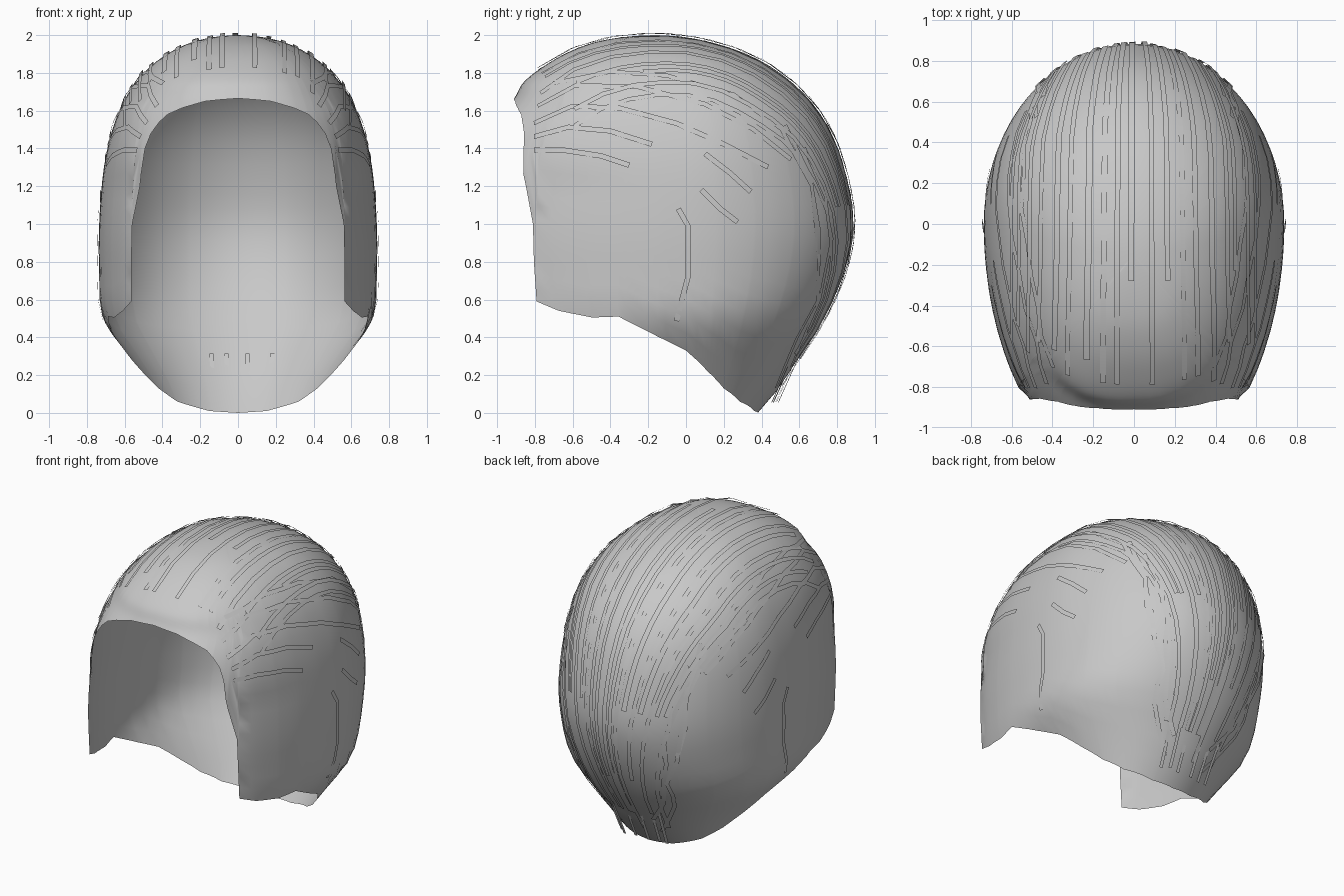
import bpy, bmesh, math, random
from mathutils import Vector
from mathutils.bvhtree import BVHTree

if "Cube" in bpy.data.objects:
    bpy.data.objects.remove(bpy.data.objects["Cube"])

random.seed(4)
hair = bpy.data.materials.new("hair_grey")
hair.diffuse_color = (0.58, 0.58, 0.58, 1)
hair.use_nodes = True
hair.node_tree.nodes["Principled BSDF"].inputs["Base Color"].default_value = hair.diffuse_color

# Horizontal sections: z, half width, front y, back y, centre y
SECTIONS = [
    (2.0, 0, -.15, -.15, -.15), (1.97, .22, -.45, .10, -.13), (1.92, .34, -.60, .27, -.1),
    (1.85, .445, -.73, .42, -.07), (1.75, .54, -.86, .56, -.04), (1.65, .605, -.92, .66, -.02),
    (1.5, .665, -1.06, .76, 0), (1.3, .71, -1.19, .835, 0), (1.0, .735, -1.25, .885, 0),
    (.75, .735, -1.25, .84, 0), (.5, .715, -1.22, .73, 0), (.33, .60, -1.1, .62, 0),
    (.13, .46, -.9, .49, 0), (0, .40, -.85, .38, 0)]
# Lower edge of the hair: angle from the front, height
EDGE = [(0, 1.665), (12, 1.65), (23, 1.615), (31, 1.58), (35.5, 1.54), (40, 1.48), (43, 1.4),
        (46, 1.2), (49.6, 1.0), (50, .8), (50.4, .59), (57, .54), (66, .505), (73, .51),
        (83, .4), (90, .33), (102, .22), (114, .13), (131, .06), (158, .01), (180, 0)]


def section(z):
    """Smoothly interpolate the section table (square-root spacing rounds the crown)."""
    s = math.sqrt(max(0, 2 - z))
    keys = [math.sqrt(2 - r[0]) for r in SECTIONS]
    n = len(keys)
    i = 0
    while i < n - 2 and s > keys[i + 1]:
        i += 1
    h = keys[i + 1] - keys[i]
    t = (s - keys[i]) / h

    def slope(k, j):
        a, b = max(k - 1, 0), min(k + 1, n - 1)
        return (SECTIONS[b][j] - SECTIONS[a][j]) / (keys[b] - keys[a])
    out = []
    for j in range(1, 5):
        p, q = SECTIONS[i][j], SECTIONS[i + 1][j]
        out.append((2*t**3 - 3*t*t + 1) * p + (t**3 - 2*t*t + t) * h * slope(i, j)
                   + (3*t*t - 2*t**3) * q + (t**3 - t*t) * h * slope(i + 1, j))
    return out


def surface(angle, z):
    width, front, back, mid = section(z)
    a = math.radians(abs(angle))
    # The forehead is squarer than the sides and back
    power = 2 / (2 + 0.5 * min(1, max(0, (z - 1.2) / 0.4))) if abs(angle) < 90 else 1.0
    x = width * abs(math.sin(a)) ** power * (1 if angle >= 0 else -1)
    c = abs(math.cos(a)) ** power
    y = mid + c * ((front - mid) if abs(angle) < 90 else (back - mid))
    return Vector((x, y, z))


def edge_height(angle):
    angle = abs(angle)
    for (a, za), (b, zb) in zip(EDGE, EDGE[1:]):
        if angle <= b:
            return za + (zb - za) * (angle - a) / (b - a)
    return EDGE[-1][1]


def add_object(name, bm):
    mesh = bpy.data.meshes.new(name)
    bm.to_mesh(mesh)
    bm.free()
    obj = bpy.data.objects.new(name, mesh)
    bpy.context.collection.objects.link(obj)
    mesh.materials.append(hair)


# Hair cap: columns running from the crown down to the hairline
half = sorted({float(a) for a, _ in EDGE} | {float(a) for a in range(5, 180, 5)})
columns = [-a for a in reversed(half) if 0 < a < 180] + half
ROWS = 30
bm = bmesh.new()
grid = []
for angle in columns:
    drop = 2 - edge_height(angle)
    grid.append([bm.verts.new(surface(angle, 2 - drop * (r / ROWS) ** 1.7))
                 for r in range(ROWS + 1)])
for i in range(len(grid)):
    left, right = grid[i], grid[(i + 1) % len(grid)]
    for r in range(ROWS):
        bm.faces.new((left[r], left[r + 1], right[r + 1], right[r]))
bmesh.ops.remove_doubles(bm, verts=bm.verts, dist=0.0005)
bmesh.ops.recalc_face_normals(bm, faces=bm.faces)
top = max(bm.faces, key=lambda f: f.calc_center_median().z)
if top.normal.z < 0:
    bmesh.ops.reverse_faces(bm, faces=bm.faces)
for f in bm.faces:
    f.smooth = True
tree = BVHTree.FromBMesh(bm)
add_object("hair_cap", bm)


def strip(bm, hits, width, lift):
    """Thin ribbon lying just over the cap, through (point, normal) pairs."""
    if len(hits) < 2:
        return
    rows = []
    for i, (p, n) in enumerate(hits):
        along = hits[min(i + 1, len(hits) - 1)][0] - hits[max(i - 1, 0)][0]
        side = n.cross(along).normalized() * width / 2
        base = p + n * lift
        rows.append((bm.verts.new(base - side), bm.verts.new(base + side)))
    for (a, b), (c, d) in zip(rows, rows[1:]):
        bm.faces.new((a, b, d, c)).smooth = True


def cast(origin, direction):
    p, n, _, _ = tree.ray_cast(origin, direction)
    if p is None:
        return None
    return p, (n if n.dot(direction) > 0 else -n)


# Swept strands: from the forehead over the crown, gathering at the nape
bm = bmesh.new()
centre = Vector((0, 0, .95))
for k in range(-9, 10):
    lat0 = k * 0.075 + random.uniform(-.015, .015)
    start = random.choice((44, 48, 54, 75))
    stop = random.choice((170, 205, 228, 238))
    hits = []
    steps = 16
    for i in range(steps + 1):
        t = start + (stop - start) * i / steps
        gather = 0.92 + 0.12 * math.sin(math.radians(max(0, min(180, t - 40))))
        if t > 120:
            gather *= 1 - 0.65 * (t - 120) / 120
        lat, tr = lat0 * gather, math.radians(t)
        hit = cast(centre, Vector((math.sin(lat), -math.cos(lat) * math.cos(tr),
                                   math.cos(lat) * math.sin(tr))))
        if hit:
            hits.append(hit)
    strip(bm, hits, random.uniform(.024, .034), random.uniform(.008, .016))
add_object("swept_strands", bm)

# Side strands: (y, z) paths from the temples toward the back, on both sides
SIDE = [
    [(-.80, 1.39), (-.65, 1.39), (-.45, 1.36), (-.30, 1.31)],
    [(-.80, 1.46), (-.62, 1.51), (-.40, 1.49), (-.18, 1.42)],
    [(-.80, 1.53), (-.60, 1.62), (-.35, 1.61), (-.05, 1.53), (.2, 1.42), (.43, 1.30)],
    [(-.78, 1.62), (-.58, 1.73), (-.25, 1.72), (.1, 1.63), (.35, 1.50), (.55, 1.34)],
    [(-.70, 1.74), (-.40, 1.80), (-.10, 1.78), (.25, 1.68), (.50, 1.50), (.66, 1.2), (.70, .8)],
    [(.10, 1.37), (.23, 1.27), (.34, 1.17)],
    [(.08, 1.18), (.18, 1.08), (.27, 1.01)],
    [(-.04, 1.08), (.01, .99), (.01, .72), (-.05, .49)],
    [(.52, 1.52), (.65, 1.25), (.70, .95), (.69, .6), (.58, .4), (.47, .14)],
    [(.62, 1.4), (.73, 1.15), (.76, .9), (.70, .6), (.55, .25)],
]
bm = bmesh.new()
for path in SIDE:
    points = [path[0]]
    for (y0, z0), (y1, z1) in zip(path, path[1:]):
        points += [((y0 + y1) / 2, (z0 + z1) / 2), (y1, z1)]
    for sx in (-1, 1):
        hits = [cast(Vector((0, y, z)), Vector((sx, 0, 0))) for y, z in points]
        strip(bm, [h for h in hits if h], .028, .009)
add_object("side_strands", bm)

# Loose strand tips leaving the surface at the nape
bm = bmesh.new()
for x in (-.2, -.14, -.06, .05, .13, .18):
    y = .60 - abs(x) * .25 + random.uniform(-.01, .03)
    n = Vector((x, 1, -.5)).normalized()
    strip(bm, [(Vector((x * s, y - d * .45, .32 - d)), n)
               for s, d in ((1, 0), (.95, .12), (.9, .26))], .022, .01)
add_object("nape_tips", bm)
